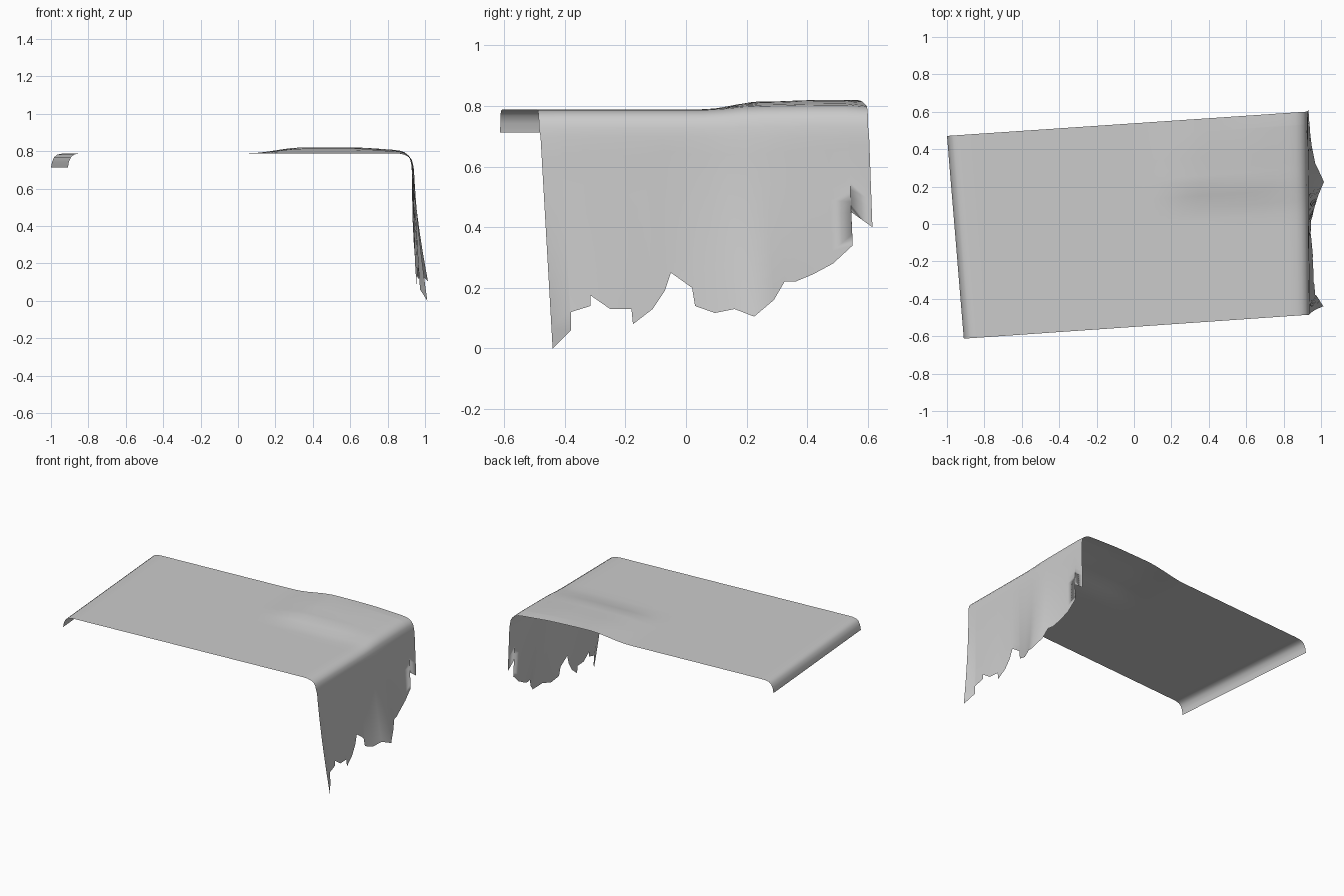
import bpy, bmesh
from mathutils import Vector

if "Cube" in bpy.data.objects:
    bpy.data.objects.remove(bpy.data.objects["Cube"])

TOP = 0.788
# Torn lower hem of the hanging side, as (y, z)
HEM = [(-.44, 0), (-.38, .06), (-.38, .12), (-.315, .14), (-.315, .175), (-.25, .13),
       (-.18, .13), (-.175, .08), (-.11, .13), (-.07, .19), (-.05, .25), (.02, .2),
       (.03, .14), (.095, .117), (.16, .13), (.225, .105), (.29, .16), (.325, .22),
       (.36, .22), (.42, .245), (.485, .28), (.55, .34), (.545, .45), (.615, .4)]
# Outward flare of the hem, as (y, x offset at full depth)
FLARE = [(-.5, .05), (-.44, .055), (-.38, .027), (-.25, .018), (0, .005), (.1, .03),
         (.225, .08), (.34, .04), (.45, .015), (.62, .005)]


def smooth(a, b, t):
    t = min(max((t - a) / (b - a), 0), 1)
    return t * t * (3 - 2 * t)


def lerp_table(table, t):
    for (a, va), (b, vb) in zip(table, table[1:]):
        if t <= b:
            return va + (vb - va) * (t - a) / (b - a)
    return table[-1][1]


def ruck(p):
    """Raised fold near the back right of the top."""
    lift = smooth(.06, .24, p.y) * (.026 + .006 * smooth(.25, .45, p.y))
    lift *= 1 - .4 * smooth(.56, .61, p.y)
    return lift * smooth(.05, .35, p.x) * (1 - .55 * smooth(.6, .95, p.x))


def column(y_hem, z_hem):
    """One strip of cloth from the left lip, over the top, down to the hem."""
    shift = .062
    y_top = y_hem - shift * (TOP - z_hem)
    u = min(max((y_top + .488) / 1.08, 0), 1)
    left = Vector((-.91, -.613, 0)).lerp(Vector((-1, .472, 0)), u)
    right = Vector((.938, -.485, 0)).lerp(Vector((.928, .602, 0)), u)
    along = (right - left).normalized()
    length = (right - left).length
    pts = []
    # short rolled lip on the left
    for inset, drop in [(0, .076), (.006, .045), (.017, .02), (.035, .006), (.06, .001)]:
        p = left + along * inset
        pts.append(Vector((p.x, p.y, TOP - drop)))
    # flat top
    n = 28
    for i in range(n + 1):
        p = left + along * (.1 + (length - .2) * i / n)
        pts.append(Vector((p.x, p.y, TOP + ruck(p))))
    # rounded right edge
    for inset, drop in [(.065, .002), (.04, .008), (.02, .02), (.008, .036), (.002, .06)]:
        p = right - along * inset
        pts.append(Vector((p.x, p.y, TOP - drop + ruck(p) * (1 - drop / .08))))
    # hanging side
    flare = lerp_table(FLARE, y_hem)
    d0, d1 = .09, TOP - z_hem
    for i in range(11):
        d = d0 + (d1 - d0) * i / 10
        y = right.y + (y_hem - right.y) * d / d1
        pts.append(Vector((right.x + .007 * d / .7 + flare * (d / .7) ** 1.6, y, TOP - d)))
    return pts


bm = bmesh.new()
cols = [[bm.verts.new(p) for p in column(y, z)] for y, z in HEM]
for a, b in zip(cols, cols[1:]):
    for i in range(len(a) - 1):
        bm.faces.new((a[i], a[i + 1], b[i + 1], b[i]))
bmesh.ops.recalc_face_normals(bm, faces=bm.faces)
bm.normal_update()
if sum(f.normal.z for f in bm.faces) < 0:
    bmesh.ops.reverse_faces(bm, faces=bm.faces)
for f in bm.faces:
    f.smooth = True
mesh = bpy.data.meshes.new("torn_cloth")
bm.to_mesh(mesh)
bm.free()
cloth = bpy.data.objects.new("torn_cloth", mesh)
bpy.context.collection.objects.link(cloth)
